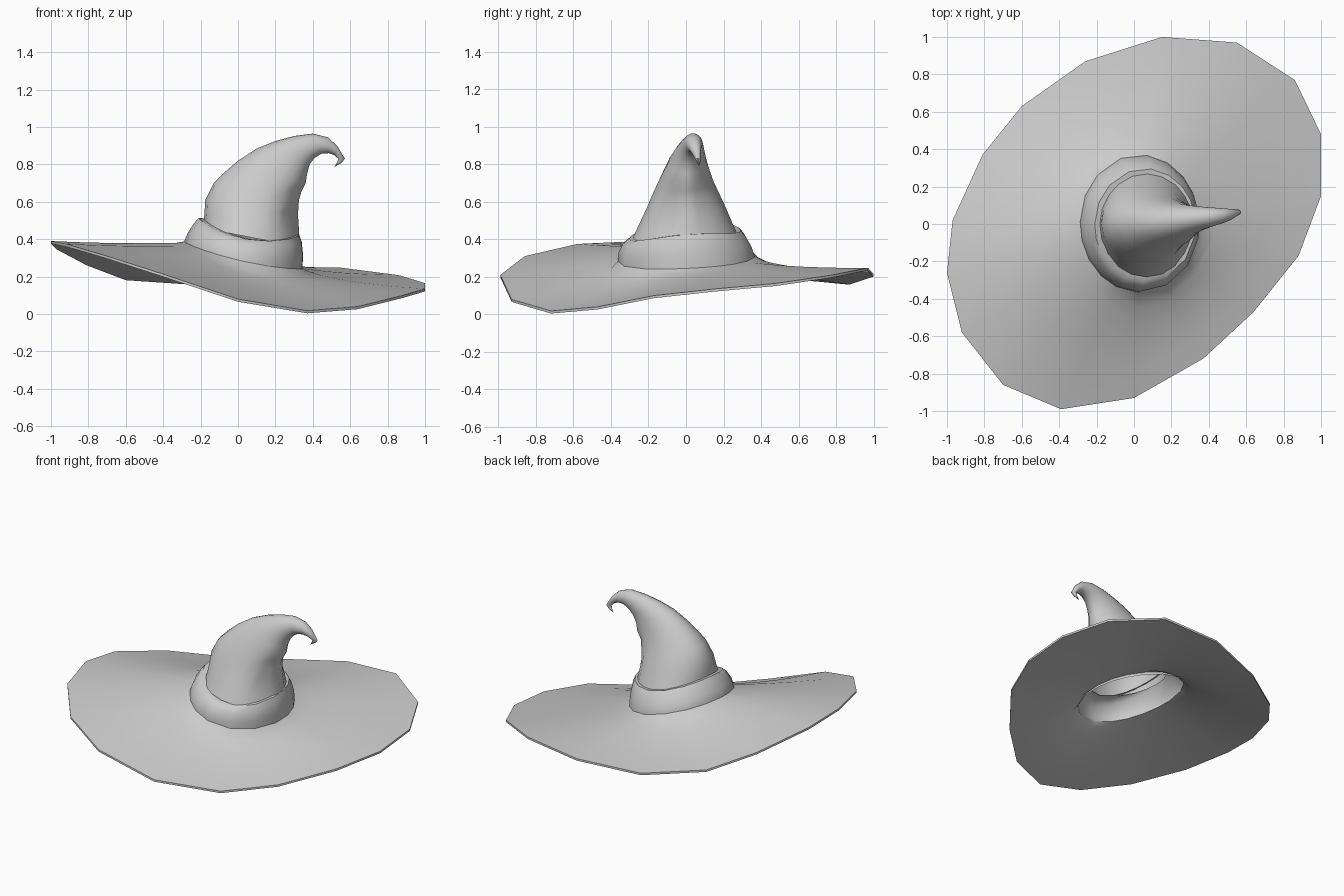
import bpy, bmesh, math
from mathutils import Vector

if "Cube" in bpy.data.objects:
    bpy.data.objects.remove(bpy.data.objects["Cube"])

felt = bpy.data.materials.new("grey felt")
felt.diffuse_color = (0.6, 0.6, 0.6, 1)
felt.use_nodes = True
felt.node_tree.nodes["Principled BSDF"].inputs["Base Color"].default_value = felt.diffuse_color


def loft(name, rings, loop=False, tip=None, angle=40):
    """Skin a list of equal-length rings into one smooth-shaded object."""
    bm = bmesh.new()
    rows = [[bm.verts.new(p) for p in r] for r in rings]
    pairs = list(zip(rows, rows[1:])) + ([(rows[-1], rows[0])] if loop else [])
    for a, b in pairs:
        for i in range(len(a)):
            j = (i + 1) % len(a)
            bm.faces.new((a[i], a[j], b[j], b[i]))
    if tip:
        t = bm.verts.new(tip)
        for i in range(len(rows[-1])):
            bm.faces.new((rows[-1][i], rows[-1][(i + 1) % len(rows[-1])], t))
    if loop:
        bmesh.ops.recalc_face_normals(bm, faces=bm.faces)
    me = bpy.data.meshes.new(name)
    bm.to_mesh(me)
    bm.free()
    ob = bpy.data.objects.new(name, me)
    bpy.context.collection.objects.link(ob)
    me.materials.append(felt)
    bpy.ops.object.select_all(action='DESELECT')
    ob.select_set(True)
    bpy.context.view_layer.objects.active = ob
    bpy.ops.object.shade_smooth_by_angle(angle=math.radians(angle))
    return ob


# Wavy rim of the brim, counter-clockwise
rim = [(.15, 1, .215), (-.26, .87, .172), (-.6, .63, .195), (-.81, .37, .275),
       (-.97, .02, .36), (-1, -.26, .39), (-.92, -.58, .375), (-.7, -.86, .31),
       (-.39, -.99, .21), (0, -.93, .08), (.37, -.72, .018), (.64, -.47, .04),
       (.88, -.17, .1), (1, .15, .135), (1, .48, .165), (.86, .77, .208),
       (.55, .97, .248)]
angles = [math.atan2(y, x - .03) for x, y, z in rim]


def oval(cx, cy, rx, ry, z0, slope_x, slope_y, lift=0):
    """Tilted oval following the rim's angles; lift raises its left and right."""
    pts = []
    for a in angles:
        x, y = rx * math.cos(a), ry * math.sin(a)
        z = z0 + slope_x * x + slope_y * y + lift * math.cos(a) ** 2
        pts.append(Vector((cx + x, cy + y, z)))
    return pts


# Brim: drops quickly beside the band, then flattens out to a thin edge
base = oval(.03, .003, .318, .367, .298, -.225, .045, .018)
top = []
for t in (0, .06, .15, .3, .5, .75, 1):
    ring = []
    for p, q in zip(base, rim):
        v = p.lerp(Vector(q), t)
        v.z = p.z + (q[2] - p.z) * t ** .6 - .03 * t * (1 - t)
        ring.append(v)
    top.append(ring)
under = [[p - Vector((0, 0, .014)) for p in r] for r in reversed(top)]
loft("brim", top + under, loop=True)

# Band: sloping cuff with a lip below the brim, tucked in at the crown
lip = [p - Vector((0, 0, .016 + .016 * math.cos(a - .8)))
       for p, a in zip(base, angles)]
band = [lip, base,
        oval(.042, -.004, .31, .357, .345, -.2, .055, .028),
        oval(.055, -.008, .289, .33, .395, -.18, .07, .04),
        oval(.06, -.006, .27, .302, .422, -.165, .08, .047),
        oval(.068, 0, .24, .26, .42, -.165, .08, .047)]
loft("band", band, angle=50)

# Crown: tilted sections (left x, left z, right x, right z, centre y, half depth)
sections = [(-.19, .46, .325, .36, 0, .283), (-.18, .53, .328, .43, 0, .25),
            (-.175, .61, .322, .53, .002, .21), (-.13, .70, .326, .61, 0, .172),
            (-.07, .76, .34, .655, 0, .147), (0, .82, .362, .70, .004, .124),
            (.1, .885, .37, .75, .01, .1), (.2, .925, .383, .80, .02, .08),
            (.3, .952, .41, .835, .03, .063), (.4, .965, .445, .857, .038, .05),
            (.48, .945, .485, .86, .045, .038), (.53, .90, .515, .85, .052, .028),
            (.572, .83, .537, .83, .063, .015), (.553, .808, .53, .812, .067, .009)]
dents = [0, .04, .08, .03, .06, .02, .04]
crown = []
for k, (lx, lz, rx, rz, cy, ry) in enumerate(sections):
    mid = Vector(((lx + rx) / 2, cy, (lz + rz) / 2))
    half = Vector(((rx - lx) / 2, 0, (rz - lz) / 2))
    ring = []
    for i in range(20):
        a = math.tau * i / 20
        # folds on the inner side of the bend
        d = dents[k] if k < len(dents) else 0
        c = math.cos(a) - d * math.exp(-((a - math.pi * 1.85) / .35) ** 2) * 2 \
            - d * math.exp(-((a - .5) / .3) ** 2)
        ring.append(mid + half * c + Vector((0, ry * math.sin(a), 0)))
    crown.append(ring)
loft("crown", crown, tip=(.515, .07, .787), angle=60)
